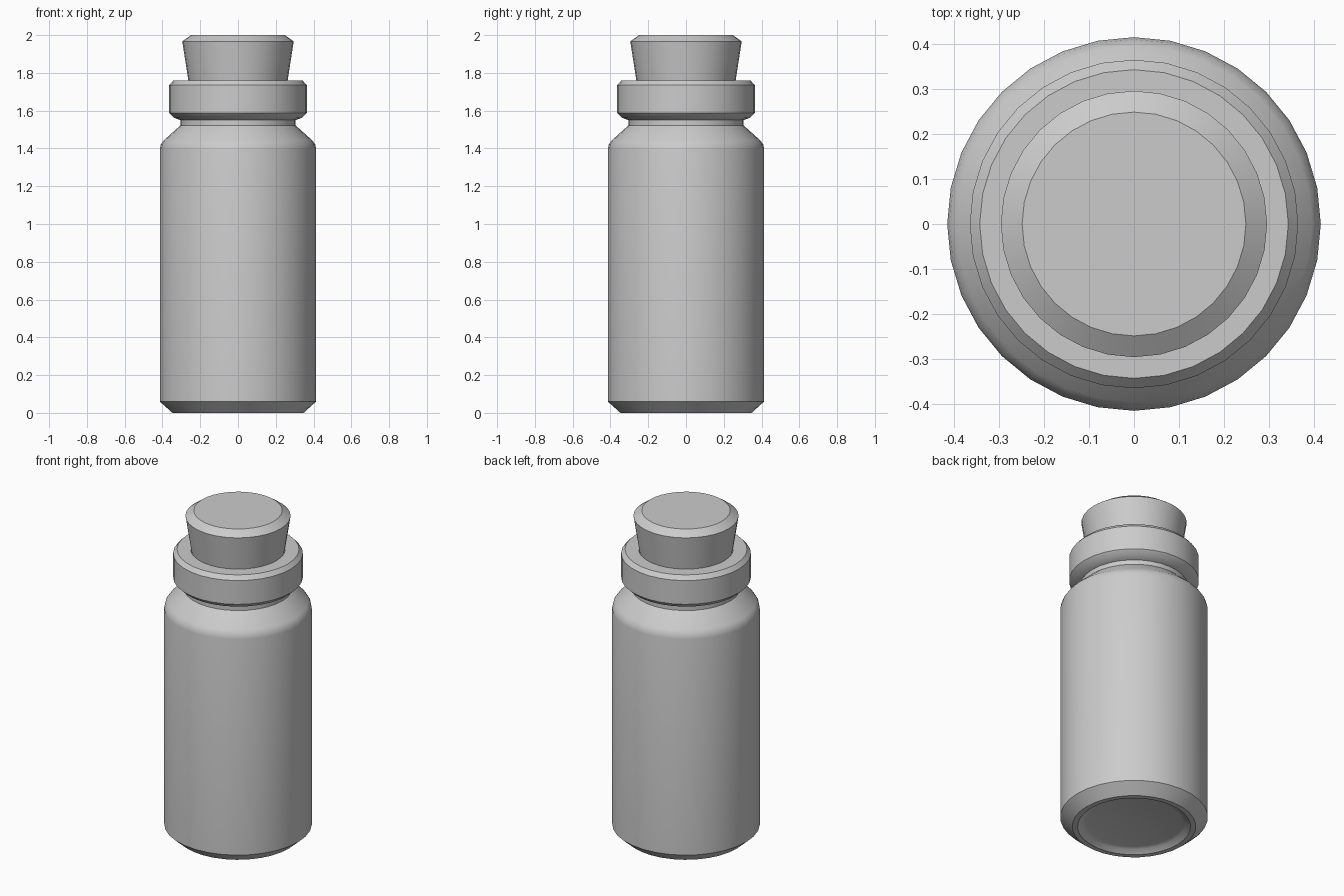
import bpy, bmesh, math

if "Cube" in bpy.data.objects:
    bpy.data.objects.remove(bpy.data.objects["Cube"])

SIDES = 32


def lathe(name, profile):
    """Spin a (radius, z) profile about z; radius 0 becomes a single pole point."""
    bm = bmesh.new()
    rings = []
    for r, z in profile:
        if r == 0:
            rings.append([bm.verts.new((0, 0, z))] * SIDES)
        else:
            rings.append([bm.verts.new((r * math.cos(math.tau * i / SIDES),
                                        r * math.sin(math.tau * i / SIDES), z))
                          for i in range(SIDES)])
    for low, high in zip(rings, rings[1:]):
        for i in range(SIDES):
            j = (i + 1) % SIDES
            corners = list(dict.fromkeys((low[i], low[j], high[j], high[i])))
            bm.faces.new(corners)
    mesh = bpy.data.meshes.new(name)
    bm.to_mesh(mesh)
    bm.free()
    obj = bpy.data.objects.new(name, mesh)
    bpy.context.collection.objects.link(obj)
    bpy.ops.object.select_all(action='DESELECT')
    obj.select_set(True)
    bpy.context.view_layer.objects.active = obj
    bpy.ops.object.shade_smooth_by_angle(angle=math.radians(28))
    return obj


# Bottle: recessed base, straight body, rounded shoulder, neck and collar
lathe("bottle", [
    (0, 0.026), (0.27, 0.026), (0.29, 0.02), (0.317, 0),
    (0.347, 0), (0.414, 0.06),
    (0.414, 1.395), (0.409, 1.42), (0.394, 1.442), (0.305, 1.522),
    (0.305, 1.55), (0.338, 1.562), (0.364, 1.588),
    (0.364, 1.735), (0.342, 1.76), (0.265, 1.76), (0.25, 1.66),
])

# Stopper: tapered plug with a chamfered top, seated in the neck
lathe("stopper", [
    (0, 1.58), (0.235, 1.58), (0.295, 1.967), (0.248, 2.0), (0, 2.0),
])
